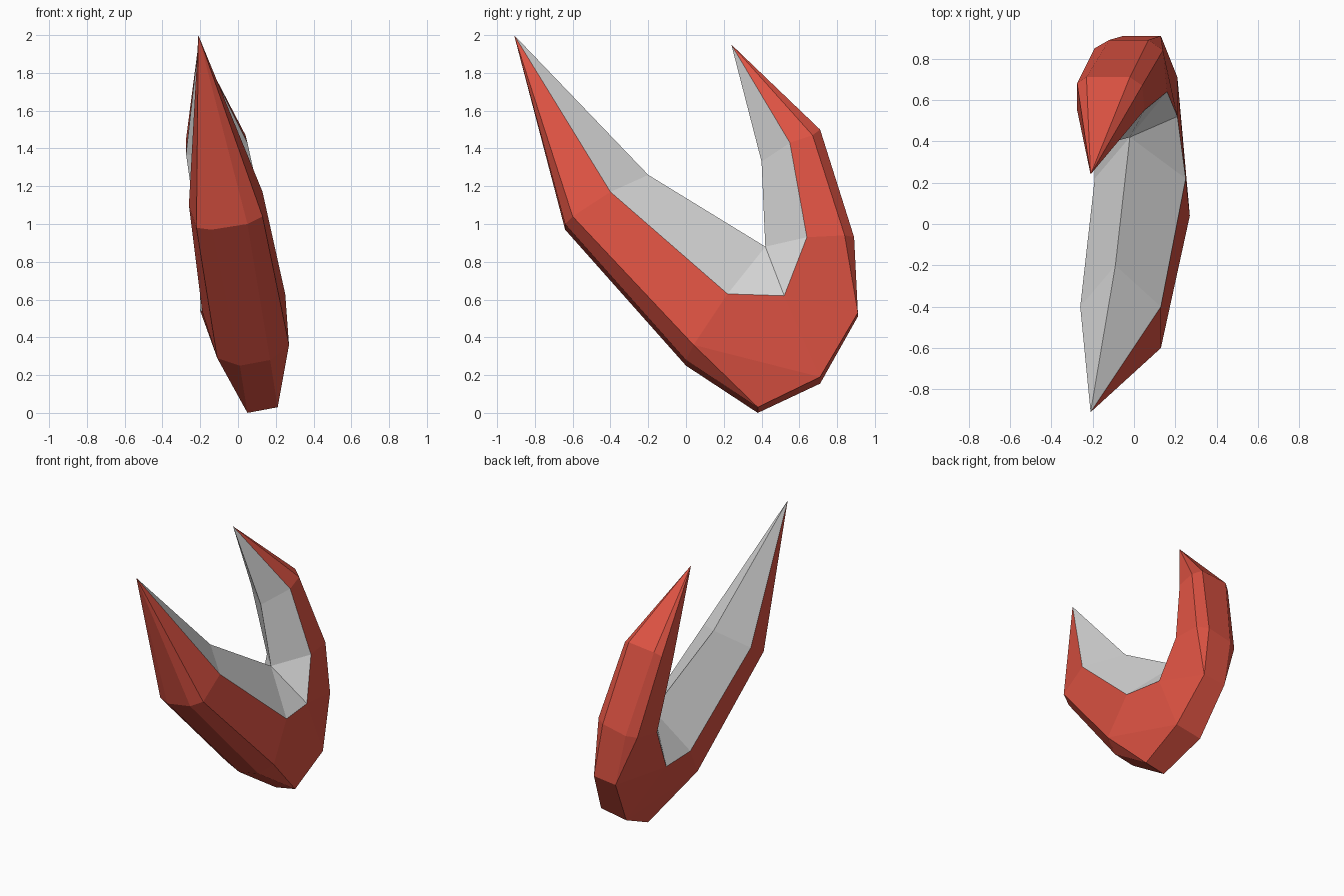
import bpy, bmesh

cube = bpy.data.objects.get("Cube")
if cube:
    bpy.data.objects.remove(cube, do_unlink=True)


def material(name, rgb):
    m = bpy.data.materials.new(name)
    m.use_nodes = True
    m.diffuse_color = (*rgb, 1)
    bsdf = next(n for n in m.node_tree.nodes if n.type == 'BSDF_PRINCIPLED')
    bsdf.inputs["Base Color"].default_value = (*rgb, 1)
    return m


red = material("red_shell", (0.72, 0.085, 0.055))
grey = material("grey_inner", (0.72, 0.72, 0.72))

# Both horns end in a single point
FRONT_TIP = (-0.21, -0.91, 2.0)
BACK_TIP = (-0.21, 0.24, 1.95)


def rail(points, order):
    """Rail from the front tip to the back tip; repeated indices pinch it."""
    return [FRONT_TIP] + [points[int(i)] for i in order] + [BACK_TIP]


# Inner ridge, pinched to one point in the crook
ridge = rail([(-0.09, -0.20, 1.26), (-0.02, 0.42, 0.88), (-0.09, 0.40, 1.33)],
             "0111112")

# Inner rims, where grey meets red
inner_left = rail([(0.13, -0.40, 1.17), (0.25, 0.22, 0.63), (0.21, 0.52, 0.62),
                   (0.16, 0.64, 0.93), (0.05, 0.55, 1.43)], "0112234")
inner_right = rail([(-0.26, -0.40, 1.10), (-0.19, 0.22, 0.54), (-0.20, 0.52, 0.54),
                    (-0.20, 0.63, 0.84), (-0.275, 0.55, 1.37)], "0112234")

# Base corners, shared by the bevel edge and the outer edge
base_left = [(0.21, 0.38, 0.03), (0.21, 0.71, 0.19), (0.13, 0.91, 0.53)]
base_right = [(0.05, 0.38, 0.0), (0.0, 0.71, 0.155), (-0.05, 0.91, 0.51)]

# Bevel edges, at the outer limit of each side face
bevel_left = rail([(0.13, -0.60, 1.04), (0.27, 0.04, 0.36), *base_left[1:],
                   (0.14, 0.84, 0.94), (0.04, 0.67, 1.47)], "0112345")
bevel_right = rail([(-0.22, -0.61, 0.98), (-0.11, 0.02, 0.29), *base_right[1:],
                    (-0.19, 0.85, 0.88), (-0.275, 0.68, 1.45)], "0112345")

# Outer edges along the back of the crescent
outer_left = rail([(0.05, -0.64, 1.0), (0.17, 0.0, 0.28), *base_left,
                   (0.07, 0.89, 0.93), (-0.02, 0.71, 1.50)], "0123456")
outer_right = rail([(-0.14, -0.64, 0.97), (0.01, 0.0, 0.25), *base_right,
                    (-0.12, 0.89, 0.89), (-0.23, 0.71, 1.48)], "0123456")

# Skin neighbouring rails; the two strips beside the ridge are grey
rails = [ridge, inner_left, bevel_left, outer_left,
         outer_right, bevel_right, inner_right]
bm = bmesh.new()
verts = {}
for n, a in enumerate(rails):
    b = rails[(n + 1) % len(rails)]
    for i in range(len(a) - 1):
        corners = list(dict.fromkeys((a[i], b[i], b[i + 1], a[i + 1])))
        if len(corners) < 3:
            continue
        for p in corners:
            if p not in verts:
                verts[p] = bm.verts.new(p)
        face = bm.faces.new([verts[p] for p in corners])
        face.material_index = 1 if n in (0, len(rails) - 1) else 0
bmesh.ops.recalc_face_normals(bm, faces=bm.faces)

mesh = bpy.data.meshes.new("horned_crescent")
bm.to_mesh(mesh)
bm.free()
mesh.materials.append(red)
mesh.materials.append(grey)
crescent = bpy.data.objects.new("horned_crescent", mesh)
bpy.context.collection.objects.link(crescent)
